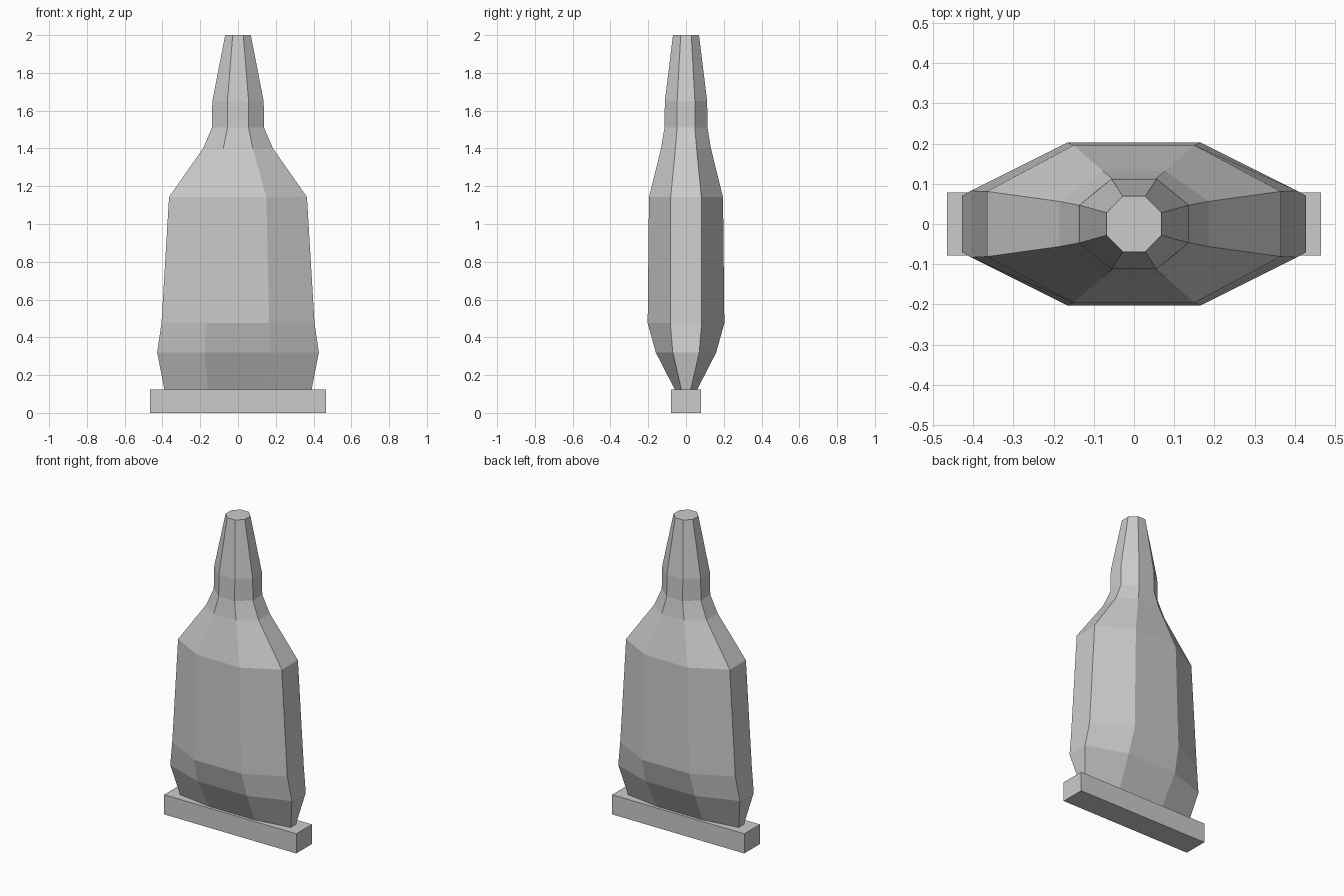
import bpy, bmesh

if "Cube" in bpy.data.objects:
    bpy.data.objects.remove(bpy.data.objects["Cube"])

grey = bpy.data.materials.new("plain grey")
grey.diffuse_color = (0.6, 0.6, 0.6, 1)
grey.use_nodes = True
grey.node_tree.nodes["Principled BSDF"].inputs["Base Color"].default_value = grey.diffuse_color


def finish(bm, name):
    bmesh.ops.recalc_face_normals(bm, faces=bm.faces)
    mesh = bpy.data.meshes.new(name)
    bm.to_mesh(mesh)
    bm.free()
    mesh.materials.append(grey)
    obj = bpy.data.objects.new(name, mesh)
    bpy.context.collection.objects.link(obj)


def loft(name, sections):
    """Skin eight-sided sections: z, half width, side half depth, half depth, front half width."""
    bm = bmesh.new()
    rings = []
    for z, X, yb, Y, xa in sections:
        pts = [(X, -yb), (X, yb), (xa, Y), (-xa, Y),
               (-X, yb), (-X, -yb), (-xa, -Y), (xa, -Y)]
        rings.append([bm.verts.new((x, y, z)) for x, y in pts])
    for a, b in zip(rings, rings[1:]):
        for i in range(8):
            j = (i + 1) % 8
            bm.faces.new((a[i], a[j], b[j], b[i]))
    bm.faces.new(rings[0])
    bm.faces.new(rings[-1])
    finish(bm, name)


# squeezed tube body with shoulder, collar and tapered nozzle
loft("tube_body", [
    (0.125, 0.39, 0.025, 0.06, 0.16),
    (0.32, 0.428, 0.07, 0.16, 0.175),
    (0.475, 0.405, 0.083, 0.203, 0.165),
    (1.143, 0.365, 0.081, 0.196, 0.15),
    (1.40, 0.185, 0.056, 0.132, 0.078),
    (1.51, 0.138, 0.047, 0.114, 0.056),
    (1.65, 0.136, 0.047, 0.112, 0.056),
    (2.0, 0.068, 0.028, 0.069, 0.028),
])

# flat crimp bar at the foot
bm = bmesh.new()
bmesh.ops.create_cube(bm, size=1)
for v in bm.verts:
    v.co = (v.co.x * 0.93, v.co.y * 0.157, (v.co.z + 0.5) * 0.125)
finish(bm, "crimp_bar")
